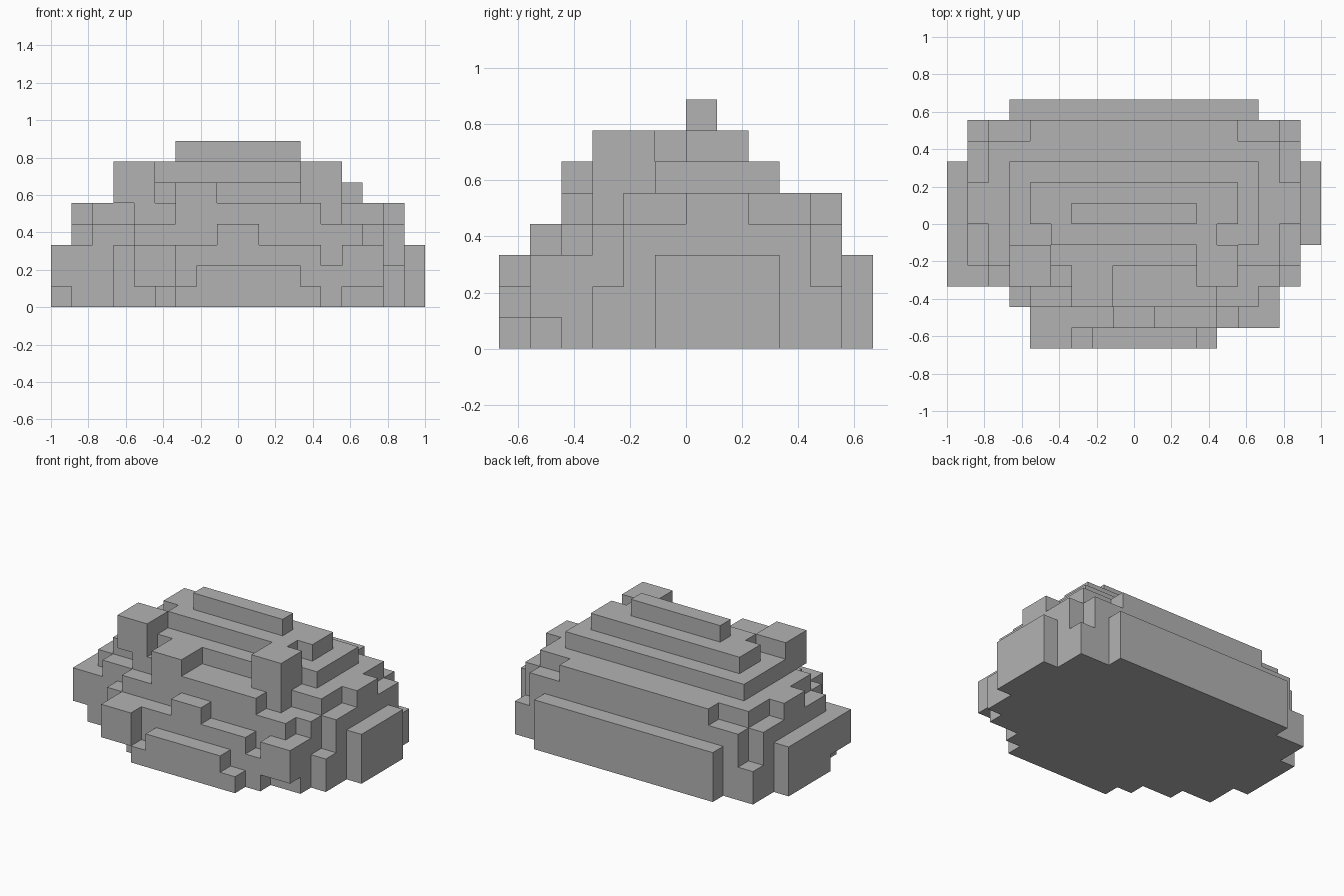
import bpy
import bmesh
from mathutils import Vector

cube = bpy.data.objects.get("Cube")
if cube:
    bpy.data.objects.remove(cube)

UNIT = 1 / 9

grey = bpy.data.materials.new("plain_grey")
grey.use_nodes = True
colour = (0.45, 0.45, 0.45, 1)
grey.diffuse_color = colour
grey.node_tree.nodes["Principled BSDF"].inputs["Base Color"].default_value = colour

part_cells = {}


def block(part, left, right, front, depth, bottom, height):
    """Fill a box of unit cells in the named part."""
    cells = part_cells.setdefault(part, set())
    for x in range(left, right):
        for y in range(front, front + depth):
            for z in range(bottom, bottom + height):
                cells.add((x, y, z))


def tier(part, half_width, half_depth, bottom, height=1, middle=1):
    """Fill a box that is symmetric in width and about a middle depth line."""
    block(part, -half_width, half_width, middle - half_depth, half_depth * 2, bottom, height)


def front_step(part, left, right, front, bottom, height=1):
    block(part, left, right, front, 1, bottom, height)


def build(name, cells, filled):
    """Skin the exposed sides of the cells and merge flat areas."""
    bm = bmesh.new()
    for cell in cells:
        for axis in range(3):
            for side in (-1, 1):
                normal = Vector((0, 0, 0))
                normal[axis] = side
                if tuple(int(c + n) for c, n in zip(cell, normal)) in filled:
                    continue
                u, v = Vector((0, 0, 0)), Vector((0, 0, 0))
                u[(axis + 1) % 3] = 0.5
                v[(axis + 2) % 3] = 0.5 * side
                mid = Vector(cell) + Vector((0.5, 0.5, 0.5)) + normal / 2
                corners = (mid - u - v, mid + u - v, mid + u + v, mid - u + v)
                bm.faces.new([bm.verts.new(p * UNIT) for p in corners])
    bmesh.ops.remove_doubles(bm, verts=bm.verts, dist=0.001)
    bmesh.ops.dissolve_limit(bm, angle_limit=0.01, verts=bm.verts, edges=bm.edges)
    mesh = bpy.data.meshes.new(name)
    bm.to_mesh(mesh)
    bm.free()
    mesh.materials.append(grey)
    bpy.context.collection.objects.link(bpy.data.objects.new(name, mesh))


# Wide body: full base, then a course with notched corners
tier("body", half_width=8, half_depth=4, bottom=0, height=2)
tier("body", half_width=8, half_depth=3, bottom=2, height=2)
tier("body", half_width=7, half_depth=4, bottom=2, height=2)
front_step("body", left=-8, right=-7, front=-3, bottom=2)

# Rounded course: narrower as it gets deeper
for half_depth, half_width in enumerate((8, 7, 7, 5), start=1):
    tier("body", half_width, half_depth, bottom=4)

# Upper tiers and crest
tier("upper_tiers", half_width=6, half_depth=2, bottom=5)
front_step("upper_tiers", left=-4, right=4, front=-2, bottom=5)
tier("upper_tiers", half_width=5, half_depth=1, bottom=6)
front_step("upper_tiers", left=-4, right=4, front=-1, bottom=6)
block("crest", left=-3, right=3, front=0, depth=1, bottom=7, height=1)

# Slab along the back
block("back_slab", left=-6, right=6, front=5, depth=1, bottom=0, height=3)

# Stepped brow with a raised bump
front_step("brow", left=-6, right=7, front=-4, bottom=0, height=3)
front_step("brow", left=-5, right=6, front=-4, bottom=3)
front_step("brow", left=-3, right=4, front=-4, bottom=4)
block("brow_bump", left=-3, right=-1, front=-4, depth=2, bottom=5, height=1)

# Lower front with a raised middle, and the chin before it
front_step("lower_front", left=-4, right=5, front=-5, bottom=0)
front_step("lower_front", left=-5, right=5, front=-5, bottom=1)
front_step("lower_front", left=-5, right=4, front=-5, bottom=2)
front_step("lower_front", left=-1, right=1, front=-5, bottom=3)
for level in range(2):
    front_step("chin", left=level - 3, right=4 - level, front=-6, bottom=level)

# Paired blocks on top and at the front, one pair member set off from the other
for side, top_left, front_left, front in (("left", 3, 5, -5), ("right", -6, -5, -6)):
    block(side + "_top_block", top_left, top_left + 2, front=-3, depth=2, bottom=5, height=2)
    front_step(side + "_front_block", front_left, front_left + 2, front, bottom=1, height=2)

# Side blocks, the right one with a raised arm reaching forward
for side, left in (("left", 8), ("right", -9)):
    block(side + "_side_block", left, left + 1, front=-1, depth=4, bottom=0, height=3)
block("right_side_block", left=-9, right=-8, front=-3, depth=2, bottom=1, height=2)

filled = set().union(*part_cells.values())
for name, cells in part_cells.items():
    build(name, cells, filled)
